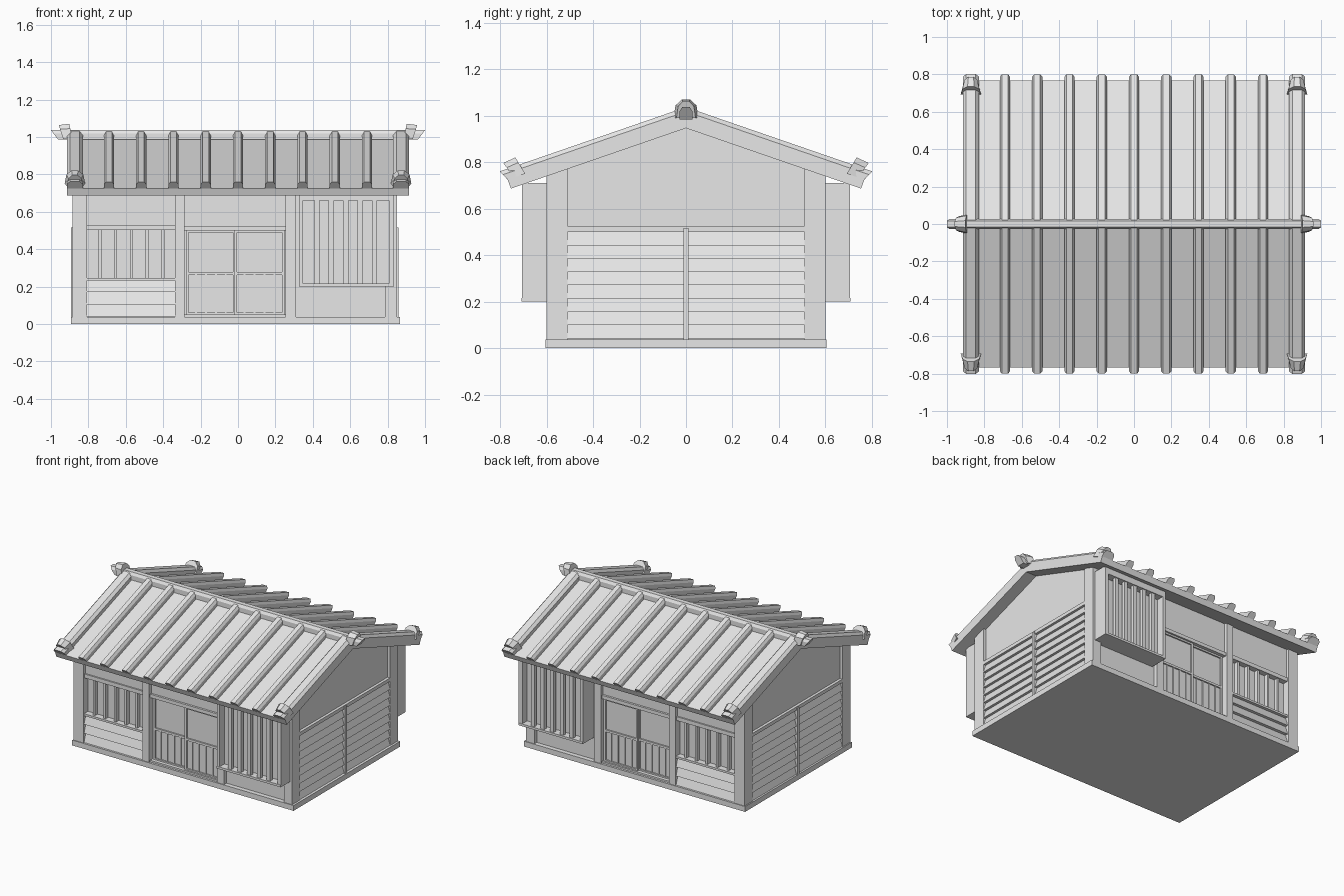
import bpy
import bmesh
from mathutils import Vector

cube = bpy.data.objects.get("Cube")
if cube:
    bpy.data.objects.remove(cube, do_unlink=True)

grey = bpy.data.materials.new("plain_grey")
grey.use_nodes = True
COLOUR = (0.8, 0.8, 0.8, 1)
grey.diffuse_color = COLOUR
grey.node_tree.nodes["Principled BSDF"].inputs["Base Color"].default_value = COLOUR

CX = -0.017        # house body centre
SLOPE = 0.345      # roof fall per unit of depth
UNDER = 0.947      # underside of roof at the ridge
TOP = 0.99         # top of roof sheet at the ridge


def loft(name, ring_a, ring_b):
    """Closed solid between two matching rings of points."""
    bm = bmesh.new()
    a = [bm.verts.new(p) for p in ring_a]
    b = [bm.verts.new(p) for p in ring_b]
    n = len(a)
    bm.faces.new(a)
    bm.faces.new(b)
    for i in range(n):
        j = (i + 1) % n
        bm.faces.new((a[i], a[j], b[j], b[i]))
    bmesh.ops.recalc_face_normals(bm, faces=bm.faces)
    mesh = bpy.data.meshes.new(name)
    bm.to_mesh(mesh)
    bm.free()
    mesh.materials.append(grey)
    obj = bpy.data.objects.new(name, mesh)
    bpy.context.collection.objects.link(obj)
    return obj


def along_x(name, profile, x0, x1):
    return loft(name, [(x0, y, z) for y, z in profile], [(x1, y, z) for y, z in profile])


def box(name, x0, x1, y0, y1, z0, z1):
    return along_x(name, [(y0, z0), (y1, z0), (y1, z1), (y0, z1)], x0, x1)


def clapboards(z0, z1, count, inner, outer):
    """Saw-tooth (depth, height) profile of overlapping boards."""
    step = (z1 - z0) / count
    pts = [(inner - 0.01, z0)]
    for i in range(count):
        pts += [(outer, z0 + i * step), (inner, z0 + (i + 1) * step)]
    return pts + [(inner - 0.01, z1)]


def roof_line(y, ridge=UNDER):
    return ridge - SLOPE * abs(y)


# Base and gabled core
box("base_slab", -0.893, 0.865, -0.605, 0.605, 0, 0.038)
along_x("house_core", [(-0.55, 0.03), (0.55, 0.03), (0.55, roof_line(0.55)),
                       (0, UNDER + 0.01), (-0.55, roof_line(0.55))], CX - 0.848, CX + 0.848)

# Gable ends
for side, label in ((1, "left"), (-1, "right")):
    def gx(d):
        return CX + side * d
    boards = clapboards(0.042, 0.5, 8, 0.85, 0.868)
    loft(label + "_siding", [(gx(d), -0.512, z) for d, z in boards],
         [(gx(d), 0.512, z) for d, z in boards])
    box(label + "_siding_cap", gx(0.84), gx(0.868), -0.512, 0.512, 0.5, 0.525)
    box(label + "_batten", gx(0.84), gx(0.875), -0.011, 0.011, 0.038, 0.517)

# Front and back walls are the same, mirrored across the ridge
for s, label in ((-1, "front"), (1, "back")):
    def part(name, x0, x1, d0, d1, z0, z1):
        return box(label + "_" + name, x0, x1, s * d0, s * d1, z0, z1)

    # Posts with tops cut to the roof slope
    for name, x0, x1, d in (("right_corner_post", -0.885, -0.807, 0.51),
                            ("left_corner_post", 0.785, 0.85, 0.51),
                            ("window_post", -0.337, -0.285, 0.54),
                            ("door_post", 0.255, 0.31, 0.54)):
        along_x(label + "_" + name, [(s * d, 0.03), (s * 0.6, 0.03),
                (s * 0.6, roof_line(0.6) + 0.005), (s * d, roof_line(d) + 0.005)], x0, x1)

    # Barred window over clapboards
    part("window_header", -0.807, -0.337, 0.54, 0.58, 0.527, 0.755)
    part("window_lintel", -0.807, -0.337, 0.54, 0.59, 0.502, 0.53)
    part("window_sill", -0.807, -0.337, 0.54, 0.595, 0.232, 0.247)
    for i in range(5):
        x = -0.738 + i * 0.084
        part("window_bar", x - 0.008, x + 0.008, 0.54, 0.58, 0.24, 0.51)
    lower = clapboards(0.04, 0.235, 3, 0.572, 0.594)
    along_x(label + "_siding", [(s * d, z) for d, z in lower], -0.807, -0.337)

    # Sliding doors under a header
    part("door_header", -0.285, 0.255, 0.54, 0.575, 0.52, 0.755)
    part("door_lintel", -0.285, 0.255, 0.54, 0.59, 0.5, 0.525)
    part("door_sill", -0.285, 0.255, 0.54, 0.59, 0.03, 0.05)
    for name, x0, x1, d in (("right_door", -0.278, -0.012, 0.565),
                            ("left_door", -0.02, 0.25, 0.577)):
        for a, b in ((x0, x0 + 0.014), (x1 - 0.014, x1)):
            part(name + "_stile", a, b, 0.54, d, 0.045, 0.5)
        for a, b in ((0.045, 0.06), (0.262, 0.278), (0.488, 0.502)):
            part(name + "_rail", x0, x1, 0.54, d, a, b)
        part(name + "_panel", x0, x1, 0.54, d - 0.01, 0.045, 0.5)
        for i in range(1, 5):
            x = x0 + (x1 - x0) * i / 5
            part(name + "_slat", x - 0.005, x + 0.005, 0.54, d - 0.004, 0.05, 0.27)

    # Projecting barred bay
    part("bay_wall", 0.31, 0.785, 0.54, 0.572, 0.03, 0.74)
    part("bay_back", 0.335, 0.825, 0.56, 0.65, 0.205, 0.71)
    part("bay_sill", 0.325, 0.835, 0.56, 0.708, 0.2, 0.216)
    part("bay_head", 0.325, 0.835, 0.56, 0.705, 0.66, 0.712)
    part("bay_right_side", 0.325, 0.347, 0.56, 0.705, 0.205, 0.712)
    part("bay_left_side", 0.807, 0.835, 0.56, 0.705, 0.205, 0.712)
    for i in range(5):
        x = 0.422 + i * 0.077
        part("bay_bar", x - 0.014, x + 0.014, 0.672, 0.698, 0.21, 0.665)

# Roof sheet
EAVE = 0.768
upper = [(-EAVE, roof_line(EAVE, TOP)), (0, TOP), (EAVE, roof_line(EAVE, TOP))]
under = [(0.753, roof_line(0.753)), (0, UNDER), (-0.753, roof_line(0.753))]
along_x("roof_sheet", upper + under, -0.915, 0.915)


def bar_with_cap(name, origin, way, up, length, half, height, cap, lean=0.02):
    """Bevelled bar running along 'way'; optional flared ornament near its end."""
    origin, way, up = Vector(origin), Vector(way).normalized(), Vector(up).normalized()
    across = way.cross(up)

    def ring(section, t, shear):
        return [origin + across * w + up * h + way * (t + shear * h / height)
                for w, h in section]

    body = [(-half, -0.005), (-half, height * 0.6), (-half * 0.6, height),
            (half * 0.6, height), (half, height * 0.6), (half, -0.005)]
    loft(name, ring(body, 0, 0), ring(body, length, lean))
    if cap:
        wide = [(-0.055, 0), (-0.045, 0.055), (-0.018, 0.08),
                (0.018, 0.08), (0.045, 0.055), (0.055, 0)]
        slim = [(w * 0.75, h * 0.92) for w, h in wide]
        loft(name + "_ornament", ring(wide, length - 0.08, 0.01),
             ring(slim, length - 0.03, 0.015))


# Ribs down both slopes, heavier ones at the gable edges
for s, label in ((-1, "front"), (1, "back")):
    way, up = (0, s, -SLOPE), (0, s * SLOPE, 1)
    for i in range(9):
        bar_with_cap(label + "_rib", (-0.69 + i * 0.1725, 0, TOP), way, up,
                     0.812, 0.027, 0.043, False)
    for x in (-0.872, 0.872):
        bar_with_cap(label + "_edge_rib", (x, 0, TOP), way, up, 0.812, 0.043, 0.045, True)

# Ridge beam in two halves, ending in raised ornaments
for s, label in ((-1, "right"), (1, "left")):
    bar_with_cap(label + "_ridge", (0, 0, TOP), (s, 0, 0), (0, 0, 1),
                 0.965, 0.028, 0.047, True, 0.035)
